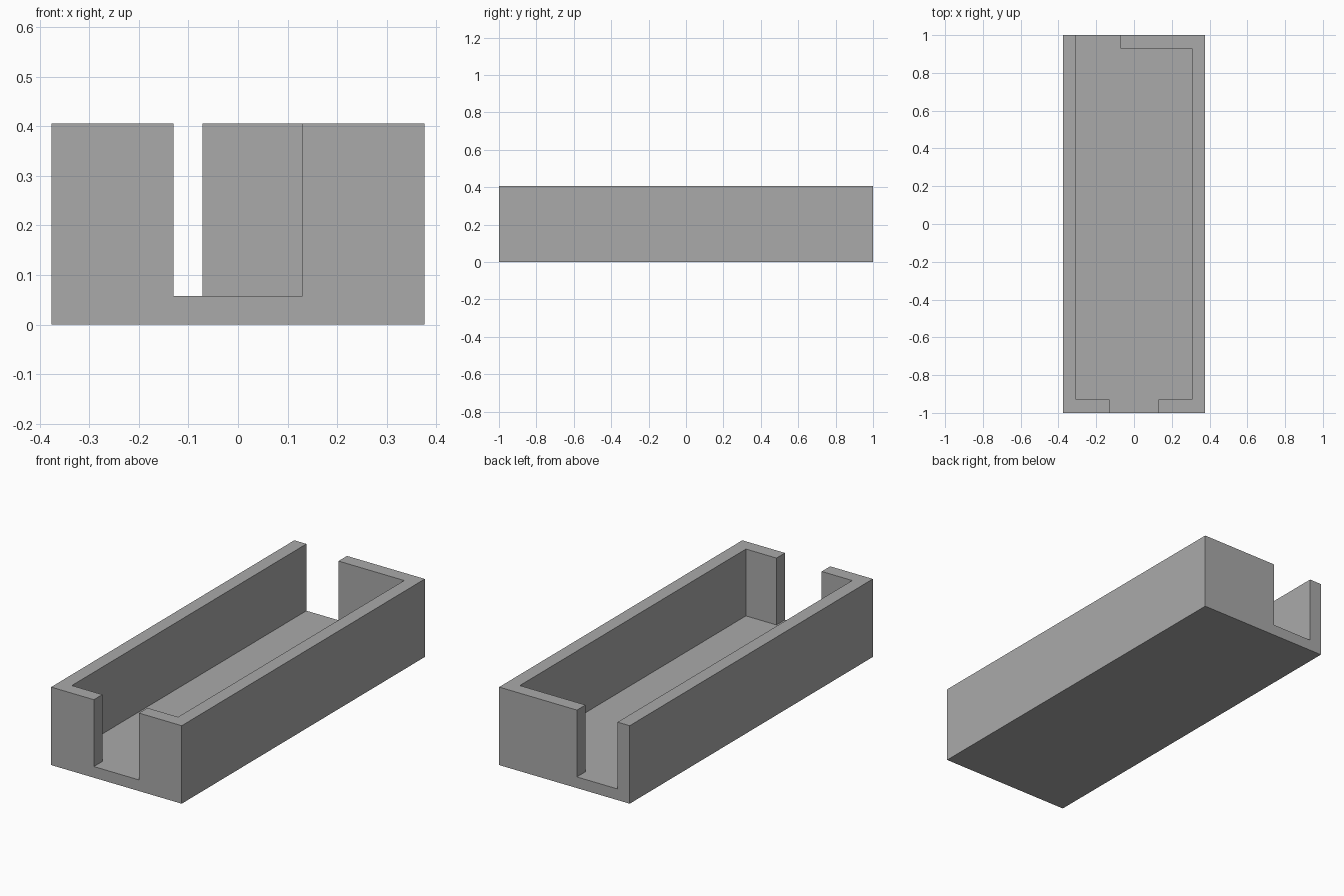
import bpy
import bmesh

default = bpy.data.objects.get("Cube")
if default:
    bpy.data.objects.remove(default, do_unlink=True)

HALF_W, HALF_L, HEIGHT = 0.376, 1.0, 0.406
WALL, FLOOR = 0.07, 0.058
IN_X, IN_Y = HALF_W - WALL, HALF_L - WALL
FRONT_GAP = 0.13      # half width of the front opening
BACK_GAP = -0.072     # inner edge of the offset back opening
OVER = 0.1            # cutter overshoot

grey = bpy.data.materials.new("plain grey")
grey.use_nodes = True
colour = (0.4, 0.4, 0.4, 1)
grey.diffuse_color = colour
grey.node_tree.nodes["Principled BSDF"].inputs["Base Color"].default_value = colour


def prism(name, plan, z0, z1):
    """Extrude a closed plan outline from z0 to z1."""
    bm = bmesh.new()
    base = bm.faces.new([bm.verts.new((x, y, z0)) for x, y in plan])
    top = bmesh.ops.extrude_face_region(bm, geom=[base])["geom"]
    verts = [v for v in top if isinstance(v, bmesh.types.BMVert)]
    bmesh.ops.translate(bm, verts=verts, vec=(0, 0, z1 - z0))
    bmesh.ops.recalc_face_normals(bm, faces=bm.faces)
    mesh = bpy.data.meshes.new(name)
    bm.to_mesh(mesh)
    bm.free()
    mesh.materials.append(grey)
    obj = bpy.data.objects.new(name, mesh)
    bpy.context.collection.objects.link(obj)
    return obj


# Solid outer block
tray = prism("open_tray", [(-HALF_W, -HALF_L), (HALF_W, -HALF_L),
                           (HALF_W, HALF_L), (-HALF_W, HALF_L)], 0, HEIGHT)

# Cavity outline, running out through the front and back openings
END = HALF_L + OVER
cavity = prism("cavity_cutter", [
    (-IN_X, -IN_Y), (-FRONT_GAP, -IN_Y), (-FRONT_GAP, -END),
    (FRONT_GAP, -END), (FRONT_GAP, -IN_Y), (IN_X, -IN_Y),
    (IN_X, IN_Y), (BACK_GAP, IN_Y), (BACK_GAP, END), (-IN_X, END),
], FLOOR, HEIGHT + OVER)
cavity.hide_render = True

# Hollow the block, then drop the cutter
cut = tray.modifiers.new("hollow", "BOOLEAN")
cut.operation = "DIFFERENCE"
cut.solver = "EXACT"
cut.object = cavity
bpy.context.view_layer.objects.active = tray
tray.select_set(True)
bpy.ops.object.modifier_apply(modifier=cut.name)
bpy.data.objects.remove(cavity, do_unlink=True)
